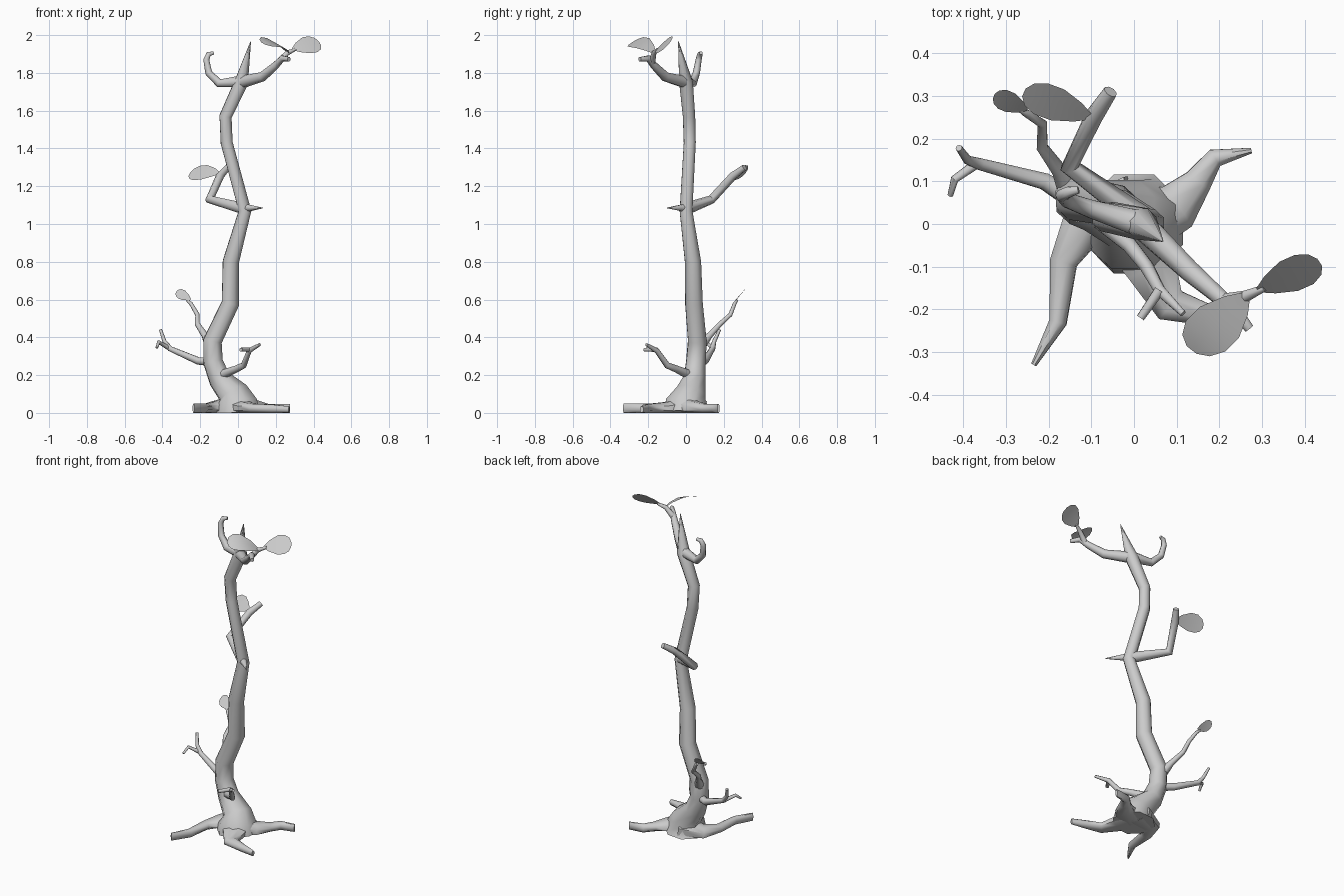
import bpy, math
from mathutils import Vector


def make(name, verts, faces):
    me = bpy.data.meshes.new(name)
    me.from_pydata(verts, [], faces)
    ob = bpy.data.objects.new(name, me)
    bpy.context.collection.objects.link(ob)
    return ob


def tube(name, pts, sides=8):
    """Loft along (x, y, z, radius[, half height]) points, kept above the ground."""
    P = [Vector(p[:3]) for p in pts]
    n = len(P)
    dirs = [(P[i + 1] - P[i]).normalized() for i in range(n - 1)]
    tans = [dirs[0]] + [(dirs[i] + dirs[i + 1]).normalized() for i in range(n - 2)] + [dirs[-1]]
    u = tans[0].orthogonal().normalized()
    verts, faces = [], []
    for i, t in enumerate(tans):
        if i:
            u = tans[i - 1].rotation_difference(t) @ u
        v = t.cross(u)
        for k in range(sides):
            a = 2 * math.pi * (k + 0.5) / sides
            off = (u * math.cos(a) + v * math.sin(a)) * pts[i][3]
            if len(pts[i]) > 4:
                off.z *= pts[i][4] / pts[i][3]
            co = P[i] + off
            co.z = max(co.z, 0)
            verts.append(co)
    for i in range(n - 1):
        for k in range(sides):
            a, b = i * sides + k, i * sides + (k + 1) % sides
            faces.append((a, b, b + sides, a + sides))
    faces.append(tuple(reversed(range(sides))))
    faces.append(tuple(range((n - 1) * sides, n * sides)))
    return make(name, verts, faces)


def leaf(name, base, tip, side, arch):
    """Thin arched blade; side is the half-width vector."""
    base, tip, side = Vector(base), Vector(tip), Vector(side)
    verts, faces = [], []
    shape = [(0, .15), (.2, .6), (.5, 1), (.75, 1), (.92, .7), (1, .25)]
    for t, w in shape:
        mid = base.lerp(tip, t) + Vector((0, 0, arch * 4 * t * (1 - t)))
        verts += [mid - side * w, mid, mid + side * w]
    for i in range(len(shape) - 1):
        for k in range(2):
            a = i * 3 + k
            faces.append((a, a + 1, a + 4, a + 3))
    return make(name, verts, faces)


# Trunk, flared at the ground and pointed at the top
tube("trunk", [(0, 0, 0, .125), (-.005, .0, .045, .116), (-.022, .025, .10, .085),
               (-.098, .045, .18, .062), (-.132, .052, .27, .055), (-.135, .06, .38, .053),
               (-.04, .042, .58, .05), (-.038, .037, .80, .046), (.037, .0, 1.07, .036),
               (-.06, .02, 1.43, .034), (-.066, .016, 1.57, .035), (.018, 0, 1.75, .039),
               (.067, -.04, 1.965, .002)])

# Roots, about five hundredths tall right to their tips
tube("root_right", [(.0, 0, .04, .09, .06), (.10, .04, .025, .062, .04), (.15, .10, .024, .036, .026),
                    (.19, .155, .024, .024, .026), (.275, .172, .024, .007, .026)])
tube("root_left", [(-.0, .03, .04, .09, .06), (-.12, .0, .025, .06, .04), (-.165, -.09, .024, .034, .026),
                   (-.178, -.23, .024, .022, .026), (-.235, -.33, .024, .007, .026)])
tube("root_front", [(.0, -.0, .04, .10, .06), (.04, -.10, .025, .065, .035), (.085, -.19, .024, .045, .026),
                    (.18, -.215, .022, .026, .024), (.27, -.235, .018, .010, .018)])

# Low left forked twig
tube("low_left_branch", [(-.13, .05, .27, .026), (-.21, .10, .275, .021), (-.36, .14, .34, .015),
                         (-.39, .15, .38, .011), (-.41, .178, .44, .008)])
tube("low_left_twig", [(-.37, .14, .345, .012), (-.42, .105, .375, .010), (-.43, .068, .345, .007)])

# Low back twig with a leaf
tube("low_back_branch", [(-.15, .08, .36, .03), (-.175, .125, .41, .018), (-.215, .18, .47, .014),
                         (-.215, .235, .52, .012), (-.25, .258, .58, .010), (-.27, .27, .595, .006)])
leaf("low_back_leaf", (-.25, .268, .60), (-.328, .30, .638), (.010, .022, .024), .004)

# Low front forked twig
tube("low_front_branch", [(-.09, .02, .20, .026), (-.01, -.05, .232, .019), (.03, -.10, .252, .017),
                          (.06, -.155, .33, .014), (.115, -.21, .362, .008)])
tube("low_front_twig", [(.06, -.155, .335, .013), (.015, -.22, .335, .010)])

# Middle branch, spike and leaf
tube("mid_branch", [(.035, .0, 1.08, .033), (-.15, .135, 1.13, .024), (-.095, .25, 1.255, .022),
                    (-.055, .31, 1.30, .017)])
tube("mid_spike", [(.02, .01, 1.085, .028), (.07, -.035, 1.085, .016), (.13, -.10, 1.085, .002)])
leaf("mid_leaf", (-.10, .25, 1.27), (-.258, .308, 1.262), (.016, .036, .038), .008)

# Top hooked branch
tube("top_left_branch", [(.015, 0, 1.755, .033), (-.10, .035, 1.745, .023), (-.155, .055, 1.80, .019),
                         (-.168, .067, 1.87, .016), (-.155, .074, 1.90, .014), (-.13, .08, 1.905, .009)])

# Top right branch with stub, twig and two leaves
tube("top_right_branch", [(.015, 0, 1.75, .034), (.13, -.11, 1.78, .026), (.20, -.17, 1.84, .020),
                          (.235, -.20, 1.877, .017), (.27, -.245, 1.872, .012)])
tube("top_right_twig", [(.215, -.18, 1.855, .018), (.26, -.17, 1.905, .014), (.305, -.15, 1.925, .008)])
leaf("top_right_leaf", (.29, -.155, 1.925), (.435, -.09, 1.955), (-.022, .034, .042), .006)
leaf("top_front_leaf", (.265, -.165, 1.905), (.135, -.295, 1.955), (.046, -.036, -.026), .028)

# Smooth shading with sharp creases kept
bpy.ops.object.select_all(action='SELECT')
bpy.context.view_layer.objects.active = bpy.data.objects["trunk"]
bpy.ops.object.shade_smooth_by_angle(angle=math.radians(55))
